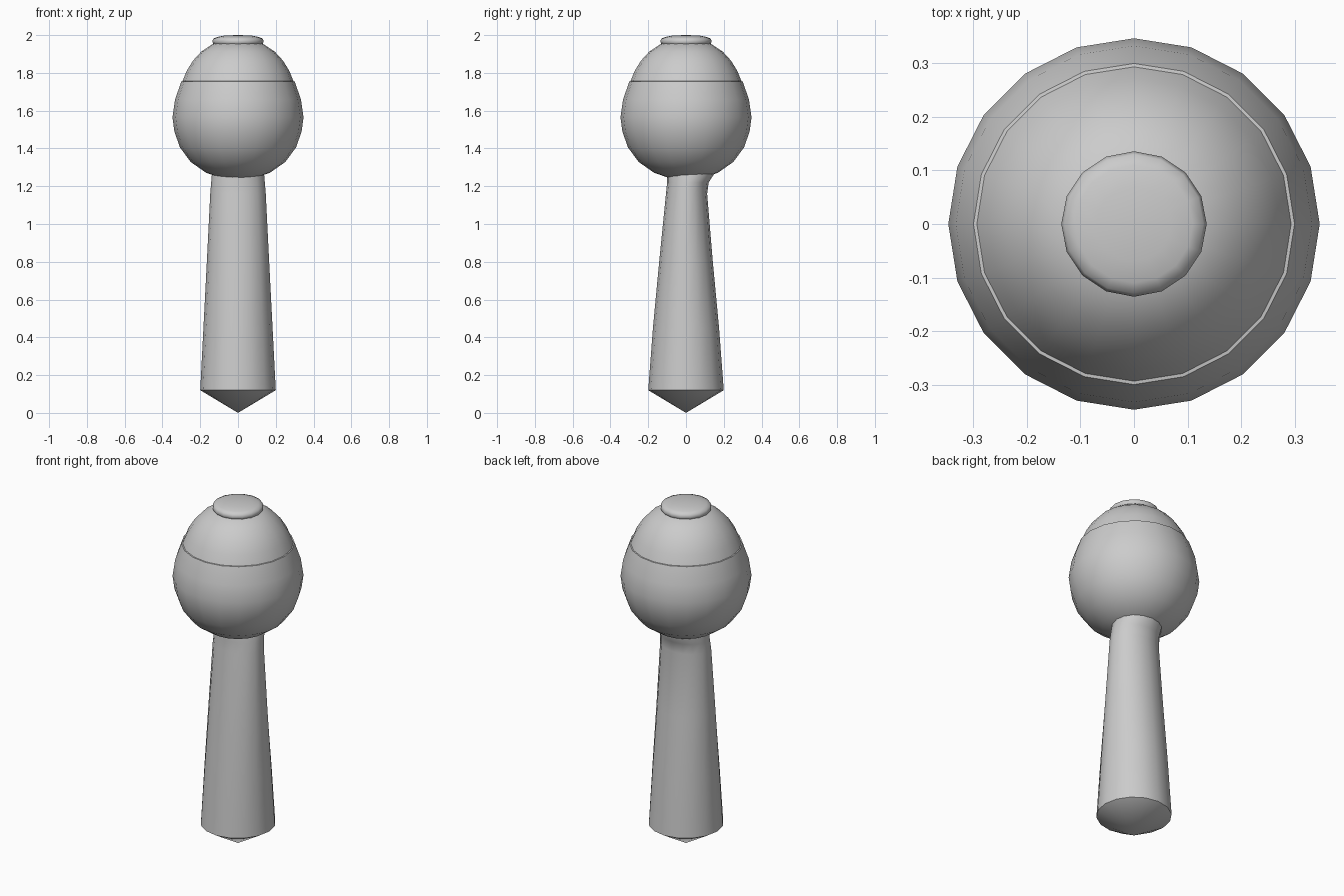
import bpy
import bmesh
from math import cos, sin, tau, radians

cube = bpy.data.objects.get("Cube")
if cube:
    bpy.data.objects.remove(cube)

grey = bpy.data.materials.new("plain grey")
grey.use_nodes = True
colour = (0.6, 0.6, 0.6, 1)
grey.diffuse_color = colour
grey.node_tree.nodes["Principled BSDF"].inputs["Base Color"].default_value = colour


def loft(name, rings, sides, angle):
    """Skin elliptical rings (radius x, radius y, centre y, z); radius 0 is a point."""
    bm = bmesh.new()
    loops = []
    for rx, ry, cy, z in rings:
        count = sides if rx else 1
        loops.append([bm.verts.new((rx * cos(tau * i / sides),
                                    cy + ry * sin(tau * i / sides), z))
                      for i in range(count)])
    for low, high in zip(loops, loops[1:]):
        for i in range(sides):
            j = (i + 1) % sides
            if len(low) == 1:
                bm.faces.new((low[0], high[j], high[i]))
            elif len(high) == 1:
                bm.faces.new((low[i], low[j], high[0]))
            else:
                bm.faces.new((low[i], low[j], high[j], high[i]))
    bmesh.ops.recalc_face_normals(bm, faces=bm.faces)
    mesh = bpy.data.meshes.new(name)
    bm.to_mesh(mesh)
    bm.free()
    obj = bpy.data.objects.new(name, mesh)
    bpy.context.collection.objects.link(obj)
    mesh.materials.append(grey)
    bpy.ops.object.select_all(action="DESELECT")
    bpy.context.view_layer.objects.active = obj
    obj.select_set(True)
    bpy.ops.object.shade_smooth_by_angle(angle=radians(angle))
    return obj


def lathe(name, profile, sides, angle):
    return loft(name, [(r, r, 0, z) for r, z in profile], sides, angle)


# Tapered handle with a pointed foot, flattened neck and flare at the back
loft("handle", [(0, 0, 0, 0), (0.2, 0.2, 0, 0.12), (0.183, 0.175, 0, 0.45),
                (0.165, 0.142, 0, 0.8), (0.147, 0.109, 0.003, 1.16),
                (0.142, 0.11, 0.01, 1.22), (0.138, 0.127, 0.025, 1.27),
                (0.12, 0.12, 0.03, 1.34), (0, 0, 0, 1.36)], 16, 45)

# Egg-shaped head: lower bowl and the upper shell that closes it
lathe("head_bowl", [(0, 1.233), (0.08, 1.24), (0.17, 1.272), (0.25, 1.328),
                    (0.307, 1.405), (0.337, 1.49), (0.347, 1.565),
                    (0.333, 1.66), (0.3, 1.755), (0.285, 1.757)], 20, 40)
lathe("head_shell", [(0.296, 1.75), (0.272, 1.81), (0.238, 1.865),
                     (0.195, 1.912), (0.13, 1.955), (0, 1.965)], 20, 40)

# Rounded button on top
lathe("top_button", [(0, 1.943), (0.115, 1.943), (0.131, 1.952), (0.136, 1.967),
                     (0.13, 1.982), (0.11, 1.99), (0.07, 1.998), (0, 2.0)], 16, 60)
